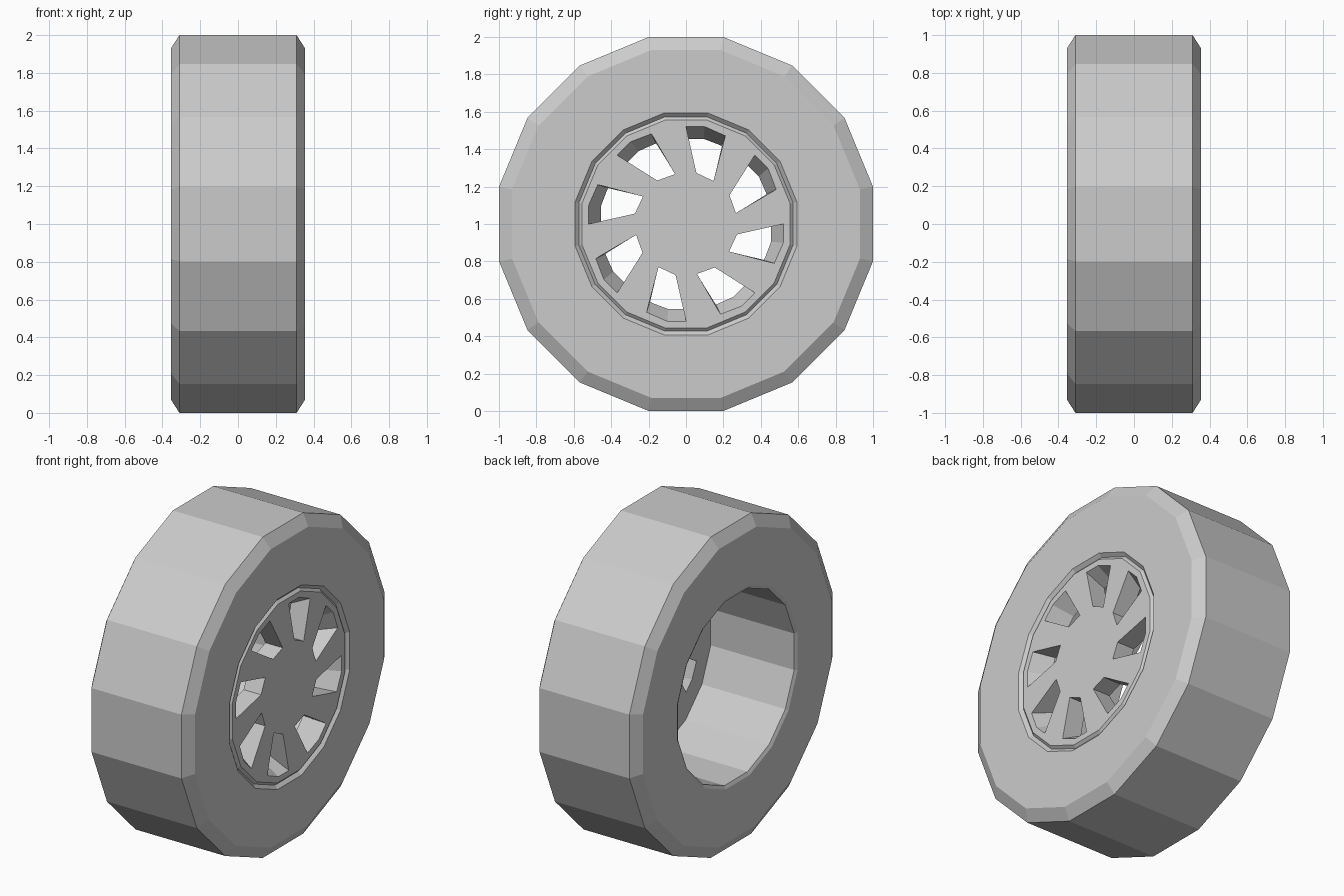
import bpy, bmesh
from math import sin, cos, pi, radians
from mathutils import Matrix, Vector

if "Cube" in bpy.data.objects:
    bpy.data.objects.remove(bpy.data.objects["Cube"])

SIDES = 16
CENTRE = Vector((0, 0, 1))


def finish(bm, name):
    bmesh.ops.recalc_face_normals(bm, faces=bm.faces)
    me = bpy.data.meshes.new(name)
    bm.to_mesh(me)
    bm.free()
    ob = bpy.data.objects.new(name, me)
    ob.location = CENTRE
    bpy.context.collection.objects.link(ob)
    return ob


def lathe(profile, name, closed=True):
    """Spin (x, flat-side radius) points round the x axis into 16 sides."""
    bm = bmesh.new()
    rings = []
    for x, a in profile:
        r = a / cos(pi / SIDES)
        angles = [(k + 0.5) * 2 * pi / SIDES for k in range(SIDES)]
        rings.append([bm.verts.new((x, r * cos(t), r * sin(t))) for t in angles])
    pairs = list(zip(rings, rings[1:]))
    if closed:
        pairs.append((rings[-1], rings[0]))
    else:
        bm.faces.new(rings[0])
        bm.faces.new(rings[-1])
    for a, b in pairs:
        for k in range(SIDES):
            j = (k + 1) % SIDES
            bm.faces.new((a[k], a[j], b[j], b[k]))
    return finish(bm, name)


# Tyre: chamfered tread, flat sidewalls, small inner bevels, open barrel
lathe([(-0.355, 0.593), (-0.355, 0.93), (-0.31, 1.0), (0.31, 1.0),
       (0.355, 0.93), (0.355, 0.593), (0.335, 0.572), (-0.345, 0.572)], "tyre")

# Rim disc with a chamfered front edge
FRONT, BACK = 0.35, 0.23
rim = lathe([(BACK, 0.572), (0.335, 0.572), (FRONT, 0.556)], "rim", closed=False)

# Window cutters: slanted openings whose outer end slopes inwards with depth
front = [(0, 0.52), (0.1, 0.52), (0.21, 0.472), (0.147, 0.23), (0.056, 0.273)]
back = [(0.012, 0.455), (0.095, 0.455), (0.192, 0.417), (0.147, 0.23), (0.056, 0.273)]


def section(t):
    """Window outline at depth fraction t (0 front, 1 back)."""
    x = FRONT + (BACK - FRONT) * t
    return [Vector((x, p[0] + (q[0] - p[0]) * t, p[1] + (q[1] - p[1]) * t))
            for p, q in zip(front, back)]


bm = bmesh.new()
for k in range(8):
    turn = Matrix.Rotation(radians(45 * k), 3, 'X')
    a, b = [[bm.verts.new(turn @ v) for v in section(t)] for t in (-0.2, 1.2)]
    bm.faces.new(a)
    bm.faces.new(b)
    for i in range(5):
        j = (i + 1) % 5
        bm.faces.new((a[i], a[j], b[j], b[i]))
cutter = finish(bm, "window_cutter")
cutter.hide_render = True

# Cut the windows and keep the result
mod = rim.modifiers.new("windows", 'BOOLEAN')
mod.operation = 'DIFFERENCE'
mod.solver = 'EXACT'
mod.object = cutter
bpy.context.view_layer.update()
cut = bpy.data.meshes.new_from_object(rim.evaluated_get(bpy.context.evaluated_depsgraph_get()))
rim.modifiers.clear()
rim.data = cut
bpy.data.objects.remove(cutter)
